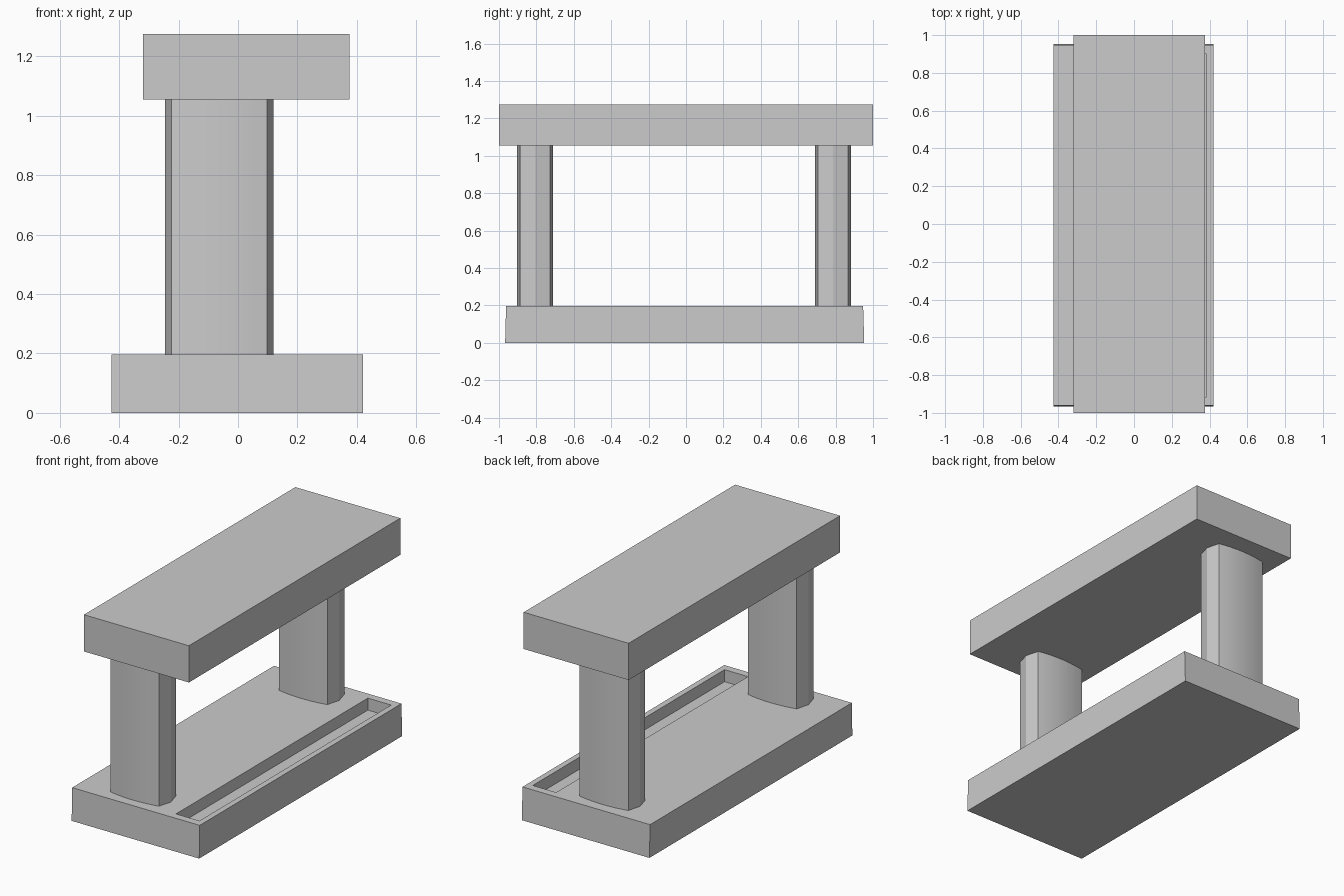
import bpy
import bmesh
import math

if "Cube" in bpy.data.objects:
    bpy.data.objects.remove(bpy.data.objects["Cube"])


def rect(x0, x1, y0, y1, z):
    return [(x0, y0, z), (x1, y0, z), (x1, y1, z), (x0, y1, z)]


def loft(name, rings, smooth=False):
    """Skin a stack of equal-length closed rings and cap both ends."""
    bm = bmesh.new()
    vs = [[bm.verts.new(p) for p in ring] for ring in rings]
    n = len(vs[0])
    for a, b in zip(vs, vs[1:]):
        for i in range(n):
            j = (i + 1) % n
            bm.faces.new((a[i], a[j], b[j], b[i]))
    bm.faces.new(vs[0][::-1])
    bm.faces.new(vs[-1])
    bmesh.ops.recalc_face_normals(bm, faces=bm.faces)
    mesh = bpy.data.meshes.new(name)
    bm.to_mesh(mesh)
    bm.free()
    ob = bpy.data.objects.new(name, mesh)
    bpy.context.collection.objects.link(ob)
    if smooth:
        bpy.ops.object.select_all(action='DESELECT')
        ob.select_set(True)
        bpy.context.view_layer.objects.active = ob
        bpy.ops.object.shade_smooth_by_angle(angle=math.radians(25))
    return ob


# Slightly tapered base with a long tray sunk along its right edge
loft("base", [
    rect(-0.425, 0.42, -0.967, 0.953, 0.0),
    rect(-0.425, 0.42, -0.962, 0.947, 0.197),
    rect(0.23, 0.385, -0.915, 0.90, 0.197),
    rect(0.23, 0.385, -0.915, 0.90, 0.125),
])

# Top slab
loft("top_slab", [rect(-0.32, 0.375, -1, 1, z) for z in (1.055, 1.275)])


# Column: bowed front and back, pointed sides
def column(name, cy):
    cx, half, tip, edge, bow, steps = -0.063, 0.161, 0.183, 0.08, 0.017, 10
    ts = [-1 + 2 * i / steps for i in range(steps + 1)]
    near = [(cx + half * t, cy - edge - bow * (1 - t * t)) for t in ts]
    far = [(cx - half * t, cy + edge + bow * (1 - t * t)) for t in ts]
    outline = near + [(cx + tip, cy)] + far + [(cx - tip, cy)]
    loft(name, [[(x, y, z) for x, y in outline] for z in (0.195, 1.056)], True)


column("front_column", -0.807)
column("back_column", 0.786)
